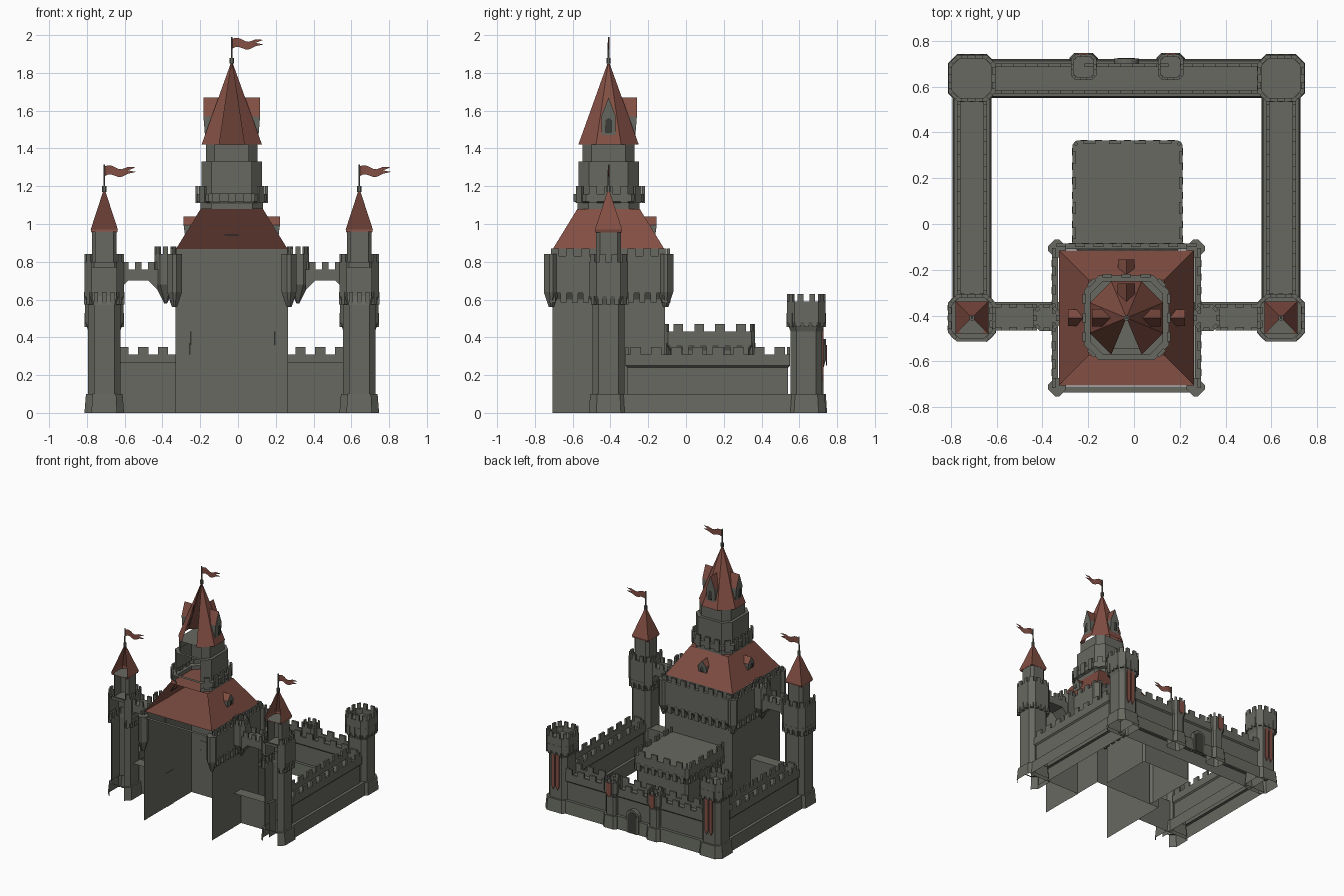
import bpy, bmesh, math
from mathutils import Matrix, Vector

if "Cube" in bpy.data.objects:
    bpy.data.objects.remove(bpy.data.objects["Cube"])

CX, KY = -0.033, -0.41          # castle axis, keep centre depth


def material(name, rgb):
    m = bpy.data.materials.new(name)
    m.diffuse_color = (*rgb, 1)
    m.use_nodes = True
    m.node_tree.nodes["Principled BSDF"].inputs["Base Color"].default_value = m.diffuse_color
    return m


STONE = material("grey stone", (0.135, 0.14, 0.118))
RED = material("red tile", (0.225, 0.078, 0.057))
DARK = material("dark opening", (0.045, 0.047, 0.04))


def finish(name, bm, *mats):
    me = bpy.data.meshes.new(name)
    bm.to_mesh(me)
    bm.free()
    for m in mats:
        me.materials.append(m)
    ob = bpy.data.objects.new(name, me)
    bpy.context.collection.objects.link(ob)
    return ob


def outline(cx, cy, h, c, ex=0, ey=0):
    """Rectangle with chamfered corners, counter-clockwise."""
    a, b, k = h + ex, h + ey, c * h
    if c == 0:
        pts = [(-a, -b), (a, -b), (a, b), (-a, b)]
    else:
        pts = [(-a + k, -b), (a - k, -b), (a, -b + k), (a, b - k),
               (a - k, b), (-a + k, b), (-a, b - k), (-a, -b + k)]
    return [(cx + x, cy + y) for x, y in pts]


def loft(name, cx, cy, sections, c=0.0, mat=STONE, ex=0, ey=0, open_front=False, top=True, bottom=False):
    """Stack of (z, half width) outlines; open_front leaves the cutaway side off."""
    bm = bmesh.new()
    rings = [[bm.verts.new((x, y, z)) for x, y in outline(cx, cy, h, c, ex, ey)] for z, h in sections]
    n = len(rings[0])
    for a, b in zip(rings, rings[1:]):
        for i in range(n):
            j = (i + 1) % n
            bm.faces.new((a[i], a[j], b[j], b[i]))
    if top:
        bm.faces.new(rings[-1])
    if bottom:
        bm.faces.new(rings[0][::-1])
    bm.normal_update()
    if open_front:
        gone = [f for f in bm.faces if abs(f.normal.x) < 0.2 and f.normal.y < -0.3]
        bmesh.ops.delete(bm, geom=gone, context='FACES')
    return finish(name, bm, mat)


def teeth(name, cx, cy, h, z0, z1, c=0.0, ex=0, ey=0, pitch=0.1, t=0.015, skip_front=False):
    """Row of blocks around an outline: merlons or corbels."""
    bm = bmesh.new()
    pts = outline(cx, cy, h, c, ex, ey)
    for i, p in enumerate(pts):
        if i == 0 and skip_front:
            continue
        p, q = Vector(p), Vector(pts[(i + 1) % len(pts)])
        d = q - p
        n = max(1, round(d.length / pitch))
        w = min(pitch, d.length / n) * 0.52
        inward = Vector((-d.y, d.x)).normalized()
        for k in range(n):
            m = p + d * (k + 0.5) / n + inward * t / 2
            bmesh.ops.create_cube(bm, size=1, matrix=Matrix.Translation((m.x, m.y, (z0 + z1) / 2))
                                  @ Matrix.Rotation(math.atan2(d.y, d.x), 4, 'Z')
                                  @ Matrix.Diagonal((w, t, z1 - z0, 1)))
    return finish(name, bm, STONE)


def prism(name, pts, y0, y1, mat):
    """Outline in x-z pushed along y."""
    bm = bmesh.new()
    f = bm.faces.new([bm.verts.new((x, y0, z)) for x, z in pts])
    r = bmesh.ops.extrude_face_region(bm, geom=[f])
    for v in r["geom"]:
        if isinstance(v, bmesh.types.BMVert):
            v.co.y = y1
    bmesh.ops.recalc_face_normals(bm, faces=bm.faces)
    return finish(name, bm, mat)


def flag(x, y, z0, z1):
    loft("flag_pole", x, y, [(z0 - 0.01, 0.011), (z0 + 0.02, 0.011), (z0 + 0.02, 0.005), (z1, 0.004)], 0.5)
    bm = bmesh.new()
    cols = []
    for i in range(8):
        u = i / 7
        zc = z1 - 0.037 + 0.009 * math.sin(u * 7)
        yy = y + 0.004 * math.sin(u * 6)
        hh = 0.026 - 0.008 * u
        cols.append([bm.verts.new((x + 0.125 * u, yy, zc + s * hh)) for s in (-1, 0, 1)])
    for a, b in zip(cols, cols[1:]):
        for k in (0, 1):
            bm.faces.new((a[k], b[k], b[k + 1], a[k + 1]))
    e = cols[-1]
    for k, dz in ((0, -0.012), (1, 0.012)):           # swallow tails
        tip = bm.verts.new((x + 0.168, y, e[1].co.z + dz + 0.004))
        bm.faces.new((e[k], tip, e[k + 1]))
    finish("flag", bm, RED)


def dormer(angle, r_front, w, z0, z1, z2, slope):
    """Gabled dormer whose back follows the roof slope."""
    bm = bmesh.new()
    prof = [(-w, z0), (w, z0), (w, z1), (0, z2), (-w, z1)]
    f = [bm.verts.new((r_front + (0.008 if z > z0 else 0), u, z)) for u, z in prof]
    b = [bm.verts.new((slope(z) - 0.004, u, z)) for u, z in prof]
    bm.faces.new(f)
    for i in range(5):
        j = (i + 1) % 5
        face = bm.faces.new((f[i], b[i], b[j], f[j]))
        face.material_index = 1 if i in (2, 3) else 0
    # window plate
    zt = z0 + (z1 - z0) * 0.8
    win = [bm.verts.new((r_front + 0.012, u, z)) for u, z in
           ((-w * .4, z0 + .015), (w * .4, z0 + .015), (w * .4, zt), (0, zt + .012), (-w * .4, zt))]
    bm.faces.new(win).material_index = 2
    bm.transform(Matrix.Translation((CX, KY, 0)) @ Matrix.Rotation(angle, 4, 'Z'))
    finish("dormer", bm, STONE, RED, DARK)


# Keep: cutaway box, gallery, battlements, corner bartizans
loft("keep_walls", CX, KY, [(0, .298), (.87, .298)], open_front=True, top=False)
loft("keep_gallery", CX, KY, [(.6, .298), (.64, .325), (.83, .325), (.83, .3)], open_front=True, top=False)
teeth("keep_merlons", CX, KY, .325, .83, .87, pitch=.085, skip_front=True)
teeth("keep_corbels", CX, KY, .327, .585, .65, pitch=.06, t=.028, skip_front=True)
for sx in (-1, 1):
    for sy in (-1, 1):
        x, y = CX + sx * .303, KY + sy * .303
        ob = loft("corner_bartizan", 0, 0, [(.56, .012), (.64, .035), (.84, .035)], .4)
        ob.rotation_euler.z = math.pi / 4
        ob.location = (x, y, 0)
loft("keep_roof", CX, KY, [(.868, .295), (1.08, .165)], mat=RED, open_front=True, bottom=True)

# Upper keep tower and spire
loft("upper_tower", CX, KY, [(1.08, .165), (1.11, .165), (1.12, .185), (1.16, .185), (1.16, .16),
                             (1.33, .16), (1.33, .137), (1.42, .137)], .35, open_front=True)
teeth("upper_merlons", CX, KY, .192, 1.11, 1.2, .35, pitch=.08, skip_front=True)
OCT = 2 - math.sqrt(2)
loft("main_spire", CX, KY, [(1.42, .16), (1.86, .002)], OCT, RED, open_front=True)
flag(CX, KY, 1.86, 1.99)
for a in (0, math.pi / 2, math.pi):
    dormer(a, .247, .036, .94, .995, 1.04, lambda z: .295 - .13 * (z - .87) / .21)
    dormer(a, .142, .038, 1.47, 1.57, 1.67, lambda z: .16 * (1.86 - z) / .44)

# Great hall behind the keep
loft("great_hall", CX + .005, .125, [(0, .225), (.33, .225), (.36, .24), (.43, .24)], .08, open_front=True)
teeth("hall_merlons", CX + .005, .125, .24, .43, .47, .08, skip_front=True)
teeth("hall_corbels", CX + .005, .125, .242, .31, .37, .08, pitch=.06, t=.018, skip_front=True)

WALL = [(0, .085), (.1, .078), (.1, .055), (.24, .055), (.25, .065), (.31, .065), (.31, .05), (.27, .05)]
for s in (-1, 1):
    tx = CX + s * .675

    # Front towers, open at the front
    loft("front_tower", tx, KY, [(0, .105), (.1, .097), (.1, .085), (.57, .085), (.62, .104), (.8, .104),
                                 (.8, .088), (.77, .088)], .38, open_front=True)
    teeth("front_tower_merlons", tx, KY, .104, .8, .84, .38, pitch=.06, skip_front=True)
    teeth("front_tower_corbels", tx, KY, .106, .575, .64, .38, pitch=.045, t=.022, skip_front=True)
    loft("front_tower_neck", tx, KY, [(.77, .066), (.96, .066)], .3, open_front=True)
    loft("front_tower_spire", tx, KY, [(.955, .068), (.97, .072), (1.185, .002)], 0, RED,
         open_front=True, bottom=True)
    flag(tx, KY, 1.18, 1.315)

    # Back towers with hanging banners
    loft("back_tower", tx, .637, [(0, .105), (.1, .096), (.1, .083), (.43, .083), (.48, .102), (.59, .102),
                                  (.59, .086), (.55, .086)], .38)
    teeth("back_tower_merlons", tx, .637, .102, .59, .63, .38, pitch=.06)
    teeth("back_tower_corbels", tx, .637, .104, .455, .53, .38, pitch=.045, t=.022)
    for k in (-1, 1):
        bx = tx + k * .019
        prism("tower_banner", [(bx - .014, .45), (bx + .014, .45), (bx + .014, .2), (bx, .17), (bx - .014, .2)],
              .72, .729, RED)

    # Side curtain walls
    loft("side_wall", tx, .115, WALL, ey=.37)
    teeth("side_wall_merlons", tx, .115, .065, .31, .35, ey=.37, pitch=.108)

    # Low front wall, bridge and bridge turret between keep and tower
    mx = CX + s * .45
    loft("low_front_wall", mx, -.385, [(0, .045), (.27, .045)], ex=.11, open_front=True)
    prism("bridge", [(CX + s * u, z) for u, z in ((.6, .65), (.55, .7), (.44, .7), (.39, .65), (.39, .76), (.6, .76))],
          -.465, -.35, STONE)
    teeth("bridge_merlons", mx + s * .045, -.4075, .0575, .76, .8, ex=.045, pitch=.07)
    loft("bridge_turret", CX + s * .35, KY, [(.58, .008), (.68, .058), (.84, .058)], .5)
    teeth("bridge_turret_merlons", CX + s * .35, KY, .058, .84, .88, .5, pitch=.05)

    # Gate towers with banners
    gx = CX + .003 + s * .19
    loft("gate_tower", gx, .685, [(0, .062), (.1, .055), (.1, .043), (.24, .043), (.28, .056), (.36, .056),
                                  (.36, .044), (.33, .044)], .35)
    teeth("gate_tower_merlons", gx, .685, .056, .36, .39, .35, pitch=.05, t=.012)
    prism("gate_banner", [(gx - .022, .36), (gx + .022, .36), (gx + .022, .27), (gx, .25), (gx - .022, .27)],
          .74, .747, RED)

# Back curtain wall and gate
loft("back_wall", CX, .635, WALL, ex=.56)
teeth("back_wall_merlons", CX, .635, .065, .31, .35, ex=.56, pitch=.108)


def arch(r, spring):
    return [(CX - r, 0), (CX + r, 0)] + [(CX + r * math.cos(a * math.pi / 8), spring + r * math.sin(a * math.pi / 8))
                                         for a in range(9)]


prism("gate_frame", arch(.055, .13), .69, .722, STONE)
prism("gate_door", arch(.038, .13), .72, .726, DARK)
